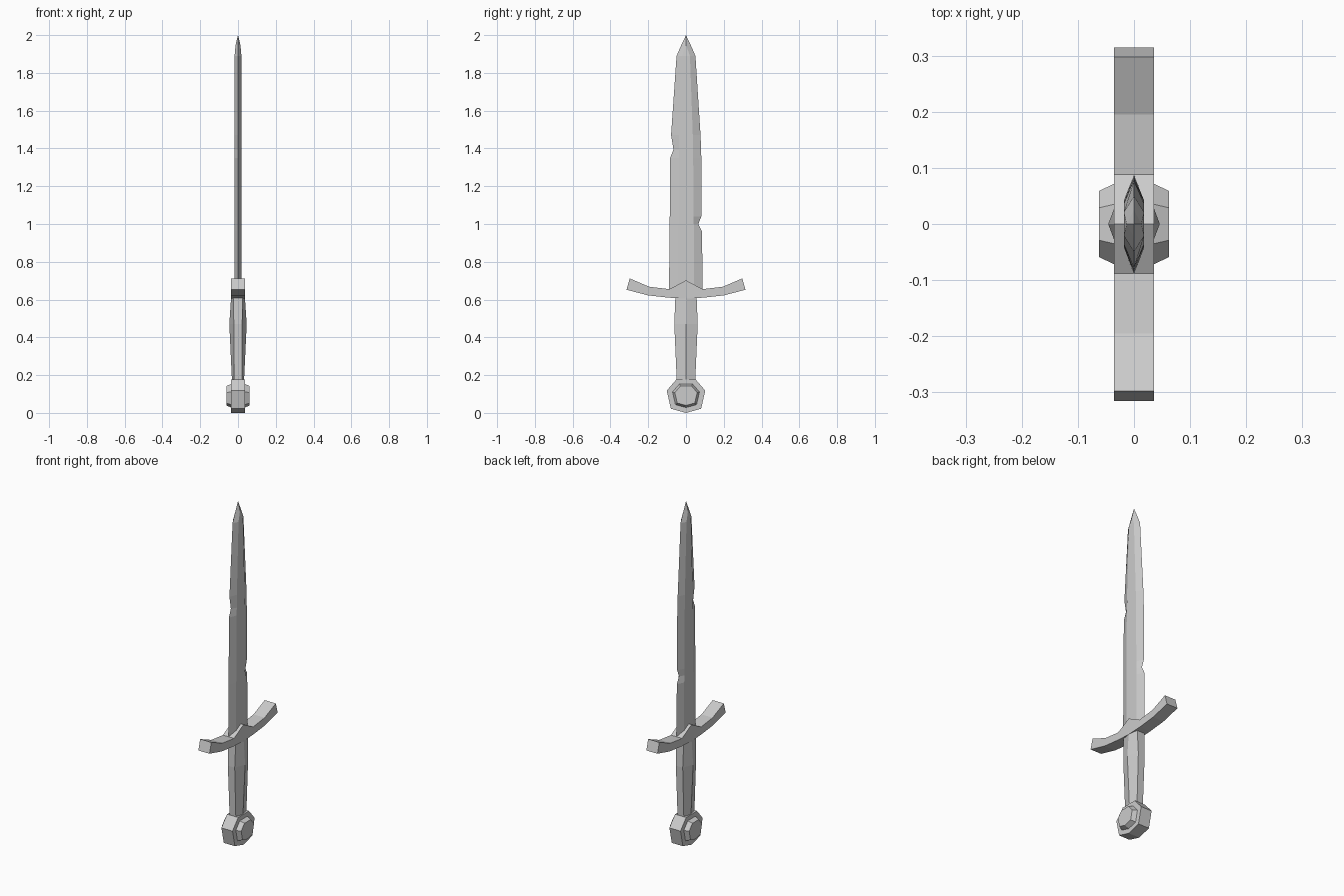
import bpy, bmesh
from mathutils import Vector

cube = bpy.data.objects.get("Cube")
if cube:
    bpy.data.objects.remove(cube, do_unlink=True)

steel = bpy.data.materials.new("grey steel")
steel.use_nodes = True
steel.diffuse_color = (0.6, 0.6, 0.6, 1)
steel.node_tree.nodes["Principled BSDF"].inputs["Base Color"].default_value = (0.6, 0.6, 0.6, 1)


def loft(name, rings):
    """Skin matching rings of points into a closed flat-shaded solid."""
    bm = bmesh.new()
    loops = [[bm.verts.new(p) for p in ring] for ring in rings]
    n = len(loops[0])
    for a, b in zip(loops, loops[1:]):
        for i in range(n):
            j = (i + 1) % n
            bm.faces.new((a[i], a[j], b[j], b[i]))
    bm.faces.new(loops[0][::-1])
    bm.faces.new(loops[-1])
    bmesh.ops.remove_doubles(bm, verts=bm.verts, dist=0.0002)
    bmesh.ops.recalc_face_normals(bm, faces=bm.faces)
    mesh = bpy.data.meshes.new(name)
    bm.to_mesh(mesh)
    bm.free()
    mesh.materials.append(steel)
    obj = bpy.data.objects.new(name, mesh)
    bpy.context.collection.objects.link(obj)
    return obj


# Blade: hexagonal section, each station is z, left edge, right edge, flat half width, half thickness
stations = [
    (0.62, -0.09, 0.088, 0.042, 0.018),
    (0.96, -0.087, 0.085, 0.042, 0.018),
    (1.00, -0.087, 0.065, 0.041, 0.018),
    (1.04, -0.086, 0.081, 0.041, 0.018),
    (1.35, -0.084, 0.081, 0.038, 0.018),
    (1.395, -0.066, 0.08, 0.037, 0.018),
    (1.47, -0.079, 0.077, 0.036, 0.018),
    (1.89, -0.05, 0.05, 0.021, 0.018),
    (1.947, -0.025, 0.025, 0, 0.013),
    (2.0, 0, 0, 0, 0),
]
loft("blade", [[(0, l, z), (t, -f, z), (t, f, z), (0, r, z), (-t, f, z), (-t, -f, z)]
               for z, l, r, f, t in stations])

# Crossguard: upswept profile mirrored about the centre
top = [(0.298, 0.712), (0.195, 0.668), (0.088, 0.655)]
bottom = [(0.09, 0.61), (0.2, 0.622), (0.315, 0.652)]
half = top[::-1] + bottom[::-1]
profile = [(0, 0.702)] + half + [(0, 0.605)] + [(-y, z) for y, z in reversed(half)]
loft("crossguard", [[(x, y, z) for y, z in profile] for x in (-0.036, 0.036)])

# Grip: hexagonal section, swelling above the middle
grip = [(0.15, 0.031, 0.02, 0.048), (0.47, 0.046, 0.022, 0.062), (0.62, 0.036, 0.025, 0.056)]
loft("grip", [[(w, 0, z), (e, d, z), (-e, d, z), (-w, 0, z), (-e, -d, z), (e, -d, z)]
              for z, w, e, d in grip])

# Pommel: seven-sided disc with a tapered boss on each side
outline = [(0.05, 0.178), (0.102, 0.118), (0.08, 0.022), (0, 0),
           (-0.08, 0.022), (-0.102, 0.118), (-0.05, 0.178)]
centre = Vector((0, 0.094))
side = [(0.062, 0.58), (0.036, 0.7), (0.036, 1)]
rings = [(-x, s) for x, s in side] + [(x, s) for x, s in reversed(side)]
loft("pommel", [[(x, *(centre + (Vector(p) - centre) * s)) for p in outline] for x, s in rings])
